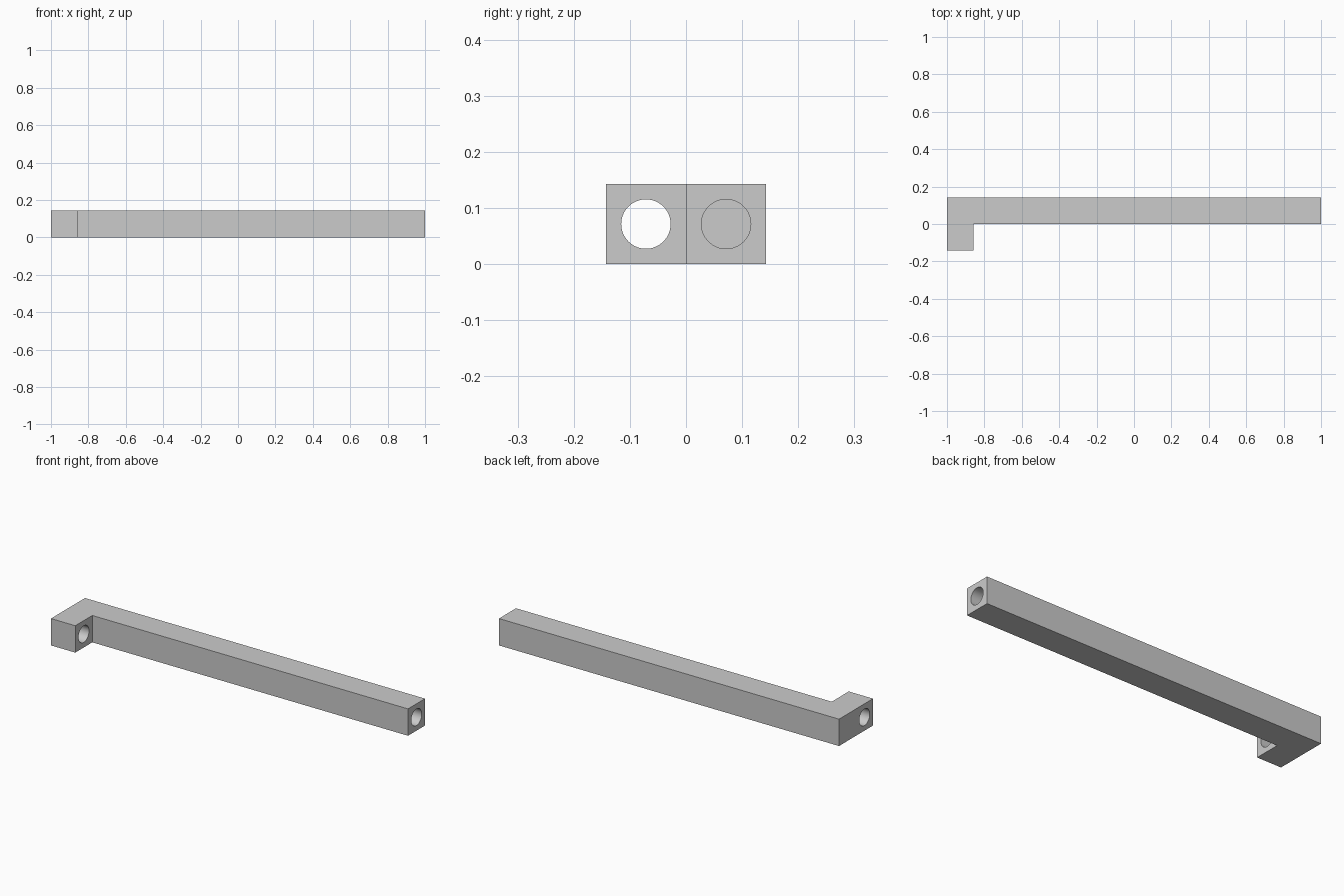
import bpy
import bmesh
from math import radians
from mathutils import Matrix

cube = bpy.data.objects.get("Cube")
if cube:
    bpy.data.objects.remove(cube, do_unlink=True)

W = 1 / 7          # side of the square section
R = 0.044          # bore radius

grey = bpy.data.materials.new("light grey")
grey.use_nodes = True
colour = (0.6, 0.6, 0.6, 1)
grey.diffuse_color = colour
grey.node_tree.nodes["Principled BSDF"].inputs["Base Color"].default_value = colour


def add_object(name, bm):
    bmesh.ops.recalc_face_normals(bm, faces=bm.faces[:])
    mesh = bpy.data.meshes.new(name)
    bm.to_mesh(mesh)
    bm.free()
    mesh.materials.append(grey)
    obj = bpy.data.objects.new(name, mesh)
    bpy.context.collection.objects.link(obj)
    return obj


def select_only(obj):
    bpy.ops.object.select_all(action="DESELECT")
    obj.select_set(True)
    bpy.context.view_layer.objects.active = obj


def bore(body, x0, x1, y):
    """Cut a round hole along x from x0 to x1."""
    bm = bmesh.new()
    place = Matrix.Translation(((x0 + x1) / 2, y, W / 2)) @ Matrix.Rotation(radians(90), 4, "Y")
    bmesh.ops.create_cone(bm, cap_ends=True, segments=64, radius1=R, radius2=R,
                          depth=x1 - x0, matrix=place)
    cutter = add_object("bore_cutter", bm)
    cutter.hide_render = True
    mod = body.modifiers.new("bore", "BOOLEAN")
    mod.operation = "DIFFERENCE"
    mod.solver = "EXACT"
    mod.object = cutter
    select_only(body)
    bpy.ops.object.modifier_apply(modifier=mod.name)
    bpy.data.objects.remove(cutter, do_unlink=True)


# L-shaped bar: plan outline extruded upward
outline = [(-1, -W), (W - 1, -W), (W - 1, 0), (1, 0), (1, W), (-1, W)]
bm = bmesh.new()
base = bm.faces.new([bm.verts.new((x, y, 0)) for x, y in outline])
top = bmesh.ops.extrude_face_region(bm, geom=[base])["geom"]
bmesh.ops.translate(bm, vec=(0, 0, W),
                    verts=[v for v in top if isinstance(v, bmesh.types.BMVert)])
bar = add_object("angled_bar", bm)

# through hole in the short arm, blind hole in the long arm's end
bore(bar, -1.05, W - 0.95, -W / 2)
bore(bar, 1 - W, 1.05, W / 2)

select_only(bar)
bpy.ops.object.shade_smooth_by_angle(angle=radians(30))
